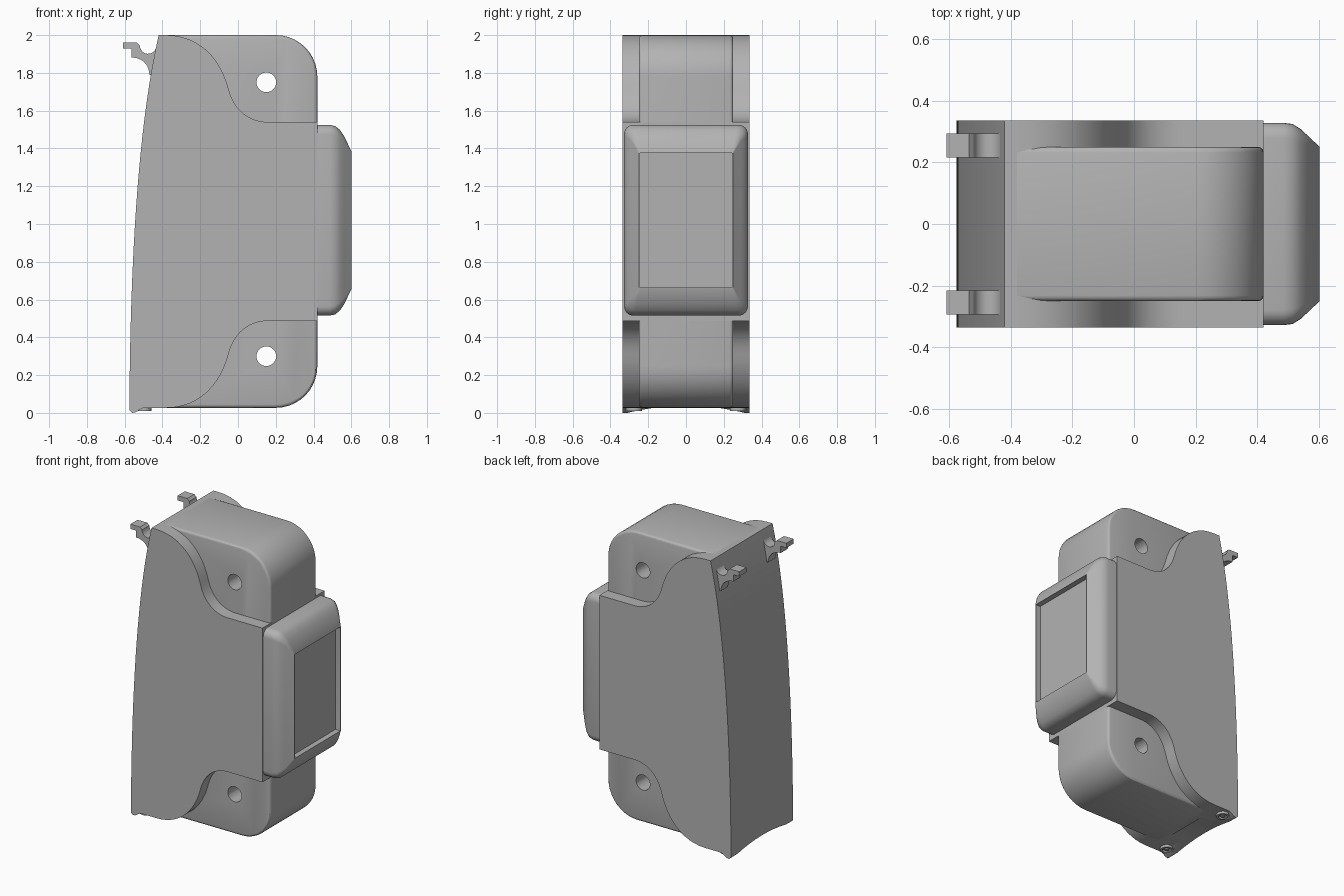
import bpy, bmesh, math
from mathutils import Vector, Matrix

cube = bpy.data.objects.get("Cube")
if cube:
    bpy.data.objects.remove(cube)

grey = bpy.data.materials.new("plain grey")
grey.use_nodes = True
grey.diffuse_color = (0.45, 0.45, 0.45, 1)
grey.node_tree.nodes["Principled BSDF"].inputs["Base Color"].default_value = (0.45, 0.45, 0.45, 1)


def make(name, bm, bevel=0, smooth=True):
    bmesh.ops.recalc_face_normals(bm, faces=bm.faces)
    mesh = bpy.data.meshes.new(name)
    bm.to_mesh(mesh)
    bm.free()
    ob = bpy.data.objects.new(name, mesh)
    bpy.context.collection.objects.link(ob)
    mesh.materials.append(grey)
    bpy.ops.object.select_all(action='DESELECT')
    ob.select_set(True)
    bpy.context.view_layer.objects.active = ob
    if bevel:
        mod = ob.modifiers.new("soft edges", 'BEVEL')
        mod.width, mod.segments, mod.angle_limit = bevel, 3, math.radians(50)
        bpy.ops.object.modifier_apply(modifier=mod.name)
    if smooth:
        bpy.ops.object.shade_smooth_by_angle(angle=math.radians(30))
    return ob


def extrude_y(name, profile, y0, y1, bevel=0):
    bm = bmesh.new()
    face = bm.faces.new([bm.verts.new((x, y0, z)) for x, z in profile])
    new = bmesh.ops.extrude_face_region(bm, geom=[face])["geom"]
    bmesh.ops.translate(bm, vec=(0, y1 - y0, 0),
                        verts=[v for v in new if isinstance(v, bmesh.types.BMVert)])
    return make(name, bm, bevel)


def cylinder(name, radius, depth, centre, axis='Z', segments=32):
    bm = bmesh.new()
    turn = {'X': Matrix.Rotation(math.pi / 2, 4, 'Y'),
            'Y': Matrix.Rotation(math.pi / 2, 4, 'X'), 'Z': Matrix()}[axis]
    bmesh.ops.create_cone(bm, cap_ends=True, segments=segments, radius1=radius, radius2=radius,
                          depth=depth, matrix=Matrix.Translation(centre) @ turn)
    return make(name, bm, smooth=False)


def cut(ob, cutter):
    mod = ob.modifiers.new("cut", 'BOOLEAN')
    mod.operation, mod.solver, mod.object = 'DIFFERENCE', 'EXACT', cutter
    bpy.context.view_layer.objects.active = ob
    bpy.ops.object.select_all(action='DESELECT')
    ob.select_set(True)
    bpy.ops.object.modifier_apply(modifier=mod.name)
    bpy.data.objects.remove(cutter)
    bpy.ops.object.shade_smooth_by_angle(angle=math.radians(30))


def arc(cx, cz, r, a0, a1, n=10):
    angles = [math.radians(a0 + (a1 - a0) * i / n) for i in range(n + 1)]
    return [(cx + r * math.cos(a), cz + r * math.sin(a)) for a in angles]


def bezier(a, b, c, d, n=12):
    pts = []
    for i in range(n + 1):
        t = i / n
        s = 1 - t
        pts.append(tuple(s**3 * p + 3 * s * s * t * q + 3 * s * t * t * u + t**3 * v
                         for p, q, u, v in zip(a, b, c, d)))
    return pts


# Wide body: curved back, S-shaped shoulders mirrored top to bottom
shoulder = (bezier((-0.38, 2.0), (-0.2, 2.0), (-0.09, 1.87), (-0.05, 1.715))
            + bezier((-0.05, 1.715), (-0.02, 1.6), (0.06, 1.54), (0.16, 1.54))[1:]
            + [(0.42, 1.54)])
lower = [(x, 2.027 - z) for x, z in reversed(shoulder)]
foot = [(-0.5, 0.027), (-0.52, 0.018), (-0.54, 0.004), (-0.56, 0.0), (-0.573, 0.012)]
back = bezier((-0.575, 0.05), (-0.57, 0.75), (-0.535, 1.5), (-0.42, 2.0), 20)
body = extrude_y("body", shoulder + lower + foot + back, -0.335, 0.335)
cut(body, cylinder("arch_cutter", 1.3, 0.3, (-0.57, 0, -1.262), 'X', 128))

# Narrower core with rounded front corners and mounting holes
core_profile = ([(-0.42, 0.027)] + arc(0.2, 0.247, 0.22, -90, 0)
                + arc(0.2, 1.78, 0.22, 0, 90) + [(-0.42, 2.0)])
core = extrude_y("core", core_profile, -0.25, 0.25, 0.018)
for z in (0.3, 1.75):
    cut(core, cylinder("hole_cutter", 0.052, 1, (0.15, 0, z), 'Y'))

# Front bezel: lofted rounded rectangles ending in a sunken window
bm = bmesh.new()
loops = []
for x, hy, hz, r in ((0.415, 0.328, 0.505, 0.05), (0.485, 0.328, 0.505, 0.05),
                     (0.515, 0.324, 0.498, 0.05), (0.54, 0.308, 0.478, 0.045),
                     (0.562, 0.288, 0.445, 0.03), (0.602, 0.25, 0.361, 0.006),
                     (0.602, 0.245, 0.355, 0.003), (0.565, 0.245, 0.355, 0.003)):
    pts = []
    for k, (sy, sz) in enumerate(((1, 1), (-1, 1), (-1, -1), (1, -1))):
        pts += arc(sy * (hy - r), 1.02 + sz * (hz - r), r, 90 * k, 90 * k + 90, 6)
    loops.append([bm.verts.new((x, y, z)) for y, z in pts])
for a, b in zip(loops, loops[1:]):
    for i in range(len(a)):
        j = (i + 1) % len(a)
        bm.faces.new((a[i], a[j], b[j], b[i]))
bm.faces.new(loops[0])
bm.faces.new(loops[-1])
make("bezel", bm)

# Rear hooks and the small rings under the feet
hook = ([(-0.608, 1.96), (-0.535, 1.96), (-0.52, 1.945)] + arc(-0.476, 1.945, 0.044, 180, 350)
        + [(-0.42, 1.945), (-0.44, 1.79), (-0.468, 1.79)]
        + bezier((-0.47, 1.8), (-0.475, 1.85), (-0.51, 1.88), (-0.565, 1.882), 8)
        + [(-0.565, 1.928), (-0.608, 1.928)])
for side, s in (("right", -1), ("left", 1)):
    extrude_y(side + "_hook", hook, s * 0.255 - 0.039, s * 0.255 + 0.039)
    ring = cylinder(side + "_foot_ring", 0.042, 0.03, (-0.5, s * 0.275, 0.025))
    cut(ring, cylinder("ring_cutter", 0.028, 0.03, (-0.5, s * 0.275, 0.01)))
    cylinder(side + "_foot_pin", 0.014, 0.03, (-0.5, s * 0.275, 0.027))
